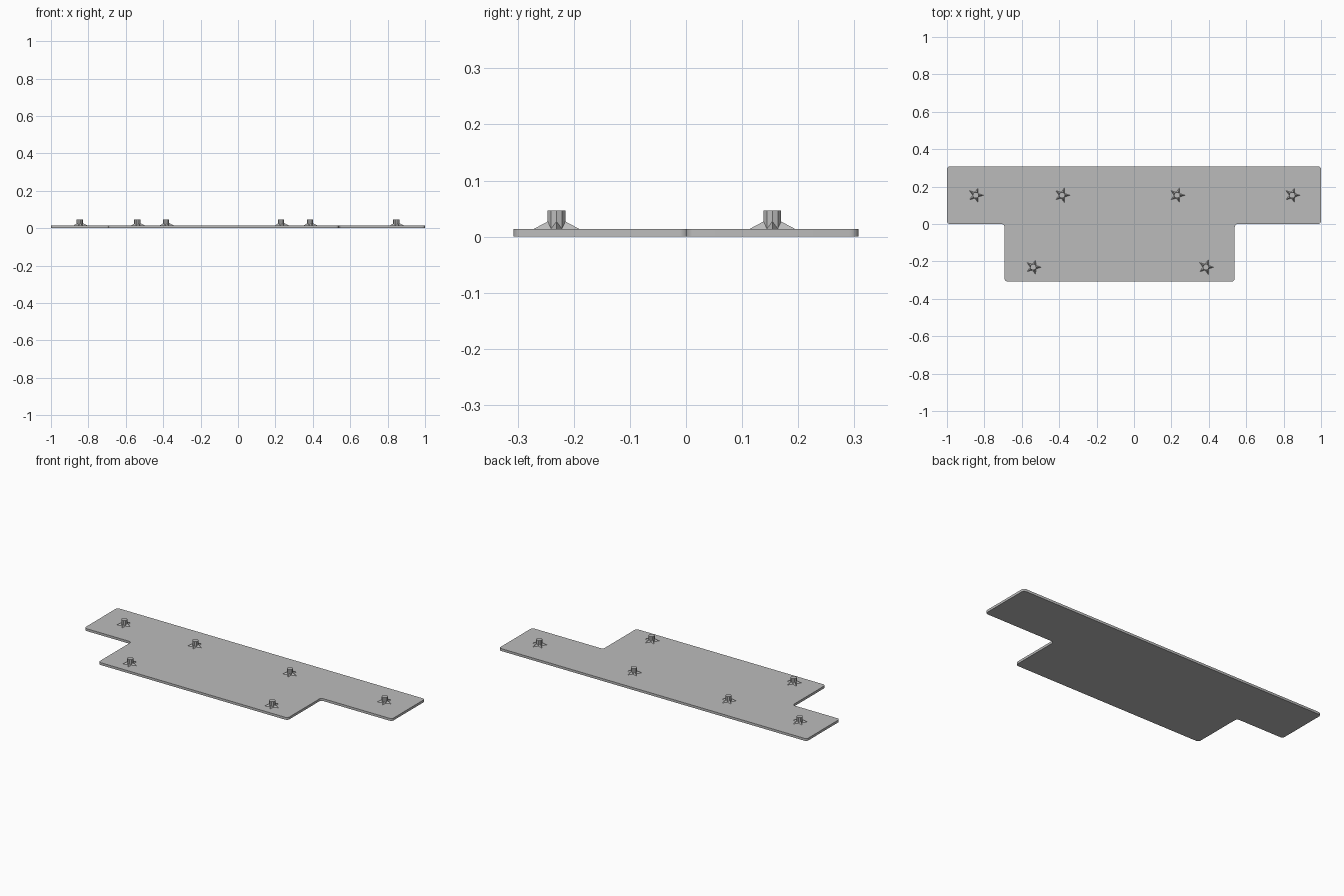
import bpy, bmesh
from math import cos, sin, pi, radians

cube = bpy.data.objects.get("Cube")
if cube:
    bpy.data.objects.remove(cube, do_unlink=True)

U = 2 / 13            # layout module
THICK = 0.014         # plate thickness
POST_TOP = 0.047
POST_R = 0.0165
RIB_R = 0.042
RIB_TOP = 0.027

grey = bpy.data.materials.new("plain grey")
grey.use_nodes = True
grey.diffuse_color = (0.5, 0.5, 0.5, 1)
grey.node_tree.nodes["Principled BSDF"].inputs["Base Color"].default_value = (0.5, 0.5, 0.5, 1)


def make_object(name, bm, location=(0, 0, 0)):
    bmesh.ops.recalc_face_normals(bm, faces=bm.faces[:])
    mesh = bpy.data.meshes.new(name)
    bm.to_mesh(mesh)
    bm.free()
    mesh.materials.append(grey)
    obj = bpy.data.objects.new(name, mesh)
    obj.location = location
    bpy.context.collection.objects.link(obj)
    return obj


# Stepped plate with rounded corners
outline = [(-6.5, 0), (-4.5, 0), (-4.5, -2), (3.5, -2),
           (3.5, 0), (6.5, 0), (6.5, 2), (-6.5, 2)]
bm = bmesh.new()
bm.faces.new([bm.verts.new((x * U, y * U, 0)) for x, y in outline])
bmesh.ops.bevel(bm, geom=bm.verts[:], offset=0.016, segments=5,
                profile=0.5, affect='VERTICES')
top = bmesh.ops.extrude_face_region(bm, geom=bm.faces[:])
bmesh.ops.translate(bm, vec=(0, 0, THICK),
                    verts=[v for v in top["geom"] if isinstance(v, bmesh.types.BMVert)])
plate = make_object("plate", bm)
bpy.context.view_layer.objects.active = plate
plate.select_set(True)
bpy.ops.object.shade_smooth_by_angle(angle=radians(30))
plate.select_set(False)


# Ten-sided post with five tapering ribs at its foot
def make_post(name, location):
    bm = bmesh.new()

    def point(i, radius, z):
        a = i * pi / 5
        return bm.verts.new((radius * cos(a), radius * sin(a), z))

    low = [point(i, POST_R, THICK) for i in range(10)]
    high = [point(i, POST_R, POST_TOP) for i in range(10)]
    bm.faces.new(high)
    for i in range(10):
        j = (i + 1) % 10
        bm.faces.new((low[i], low[j], high[j], high[i]))
    for i in range(0, 10, 2):
        ridge = point(i, POST_R, RIB_TOP)
        tip = point(i, RIB_R, THICK)
        bm.faces.new((low[i - 1], tip, ridge))
        bm.faces.new((tip, low[i + 1], ridge))
    return make_object(name, bm, location)


back_row = [(x, 1) for x in (-5.5, -2.5, 1.5, 5.5)]
front_row = [(x, -1.5) for x in (-3.5, 2.5)]
for row, spots in (("back", back_row), ("front", front_row)):
    for n, (x, y) in enumerate(spots, 1):
        make_post(f"{row}_post_{n}", (x * U, y * U, 0))
